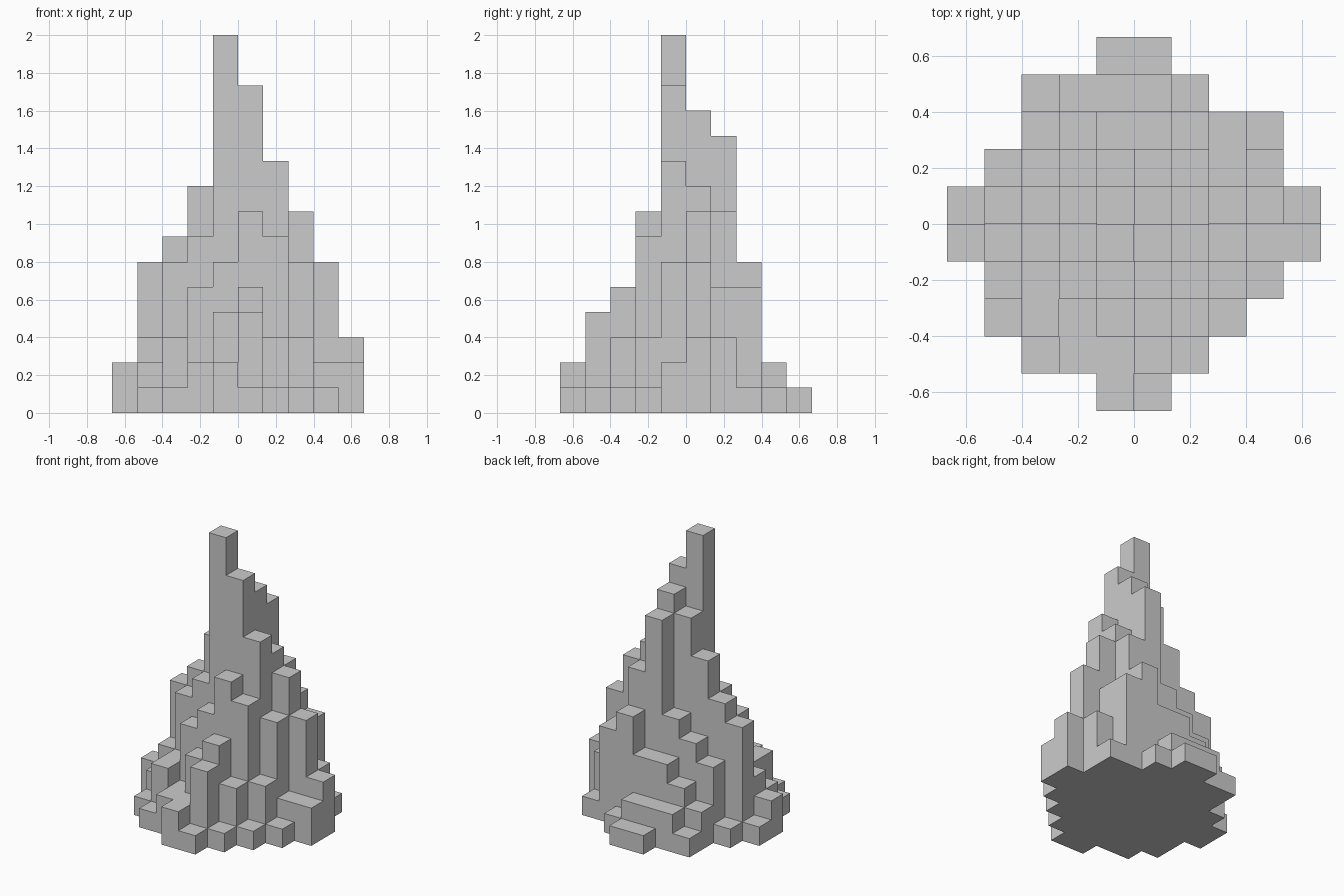
import bpy, bmesh, math
from mathutils import Vector

if "Cube" in bpy.data.objects:
    bpy.data.objects.remove(bpy.data.objects["Cube"])

CELL = 2 / 15

# Column heights in cells (hex digits): one string per row, front to back, left to right
ROWS = [
    "0000210000",
    "0012241000",
    "0132453100",
    "0235687310",
    "2367fda622",
    "1679bc9863",
    "01456b8530",
    "0023446510",
    "0012221000",
    "0000110000",
]


def filled(x, y, z):
    return 0 <= x < 10 and 0 <= y < 10 and 0 <= z < int(ROWS[y][x], 16)


# Outer shell: a square wherever a filled cell meets empty space
bm = bmesh.new()
axes = [Vector((1, 0, 0)), Vector((0, 1, 0)), Vector((0, 0, 1))]
for y in range(10):
    for x in range(10):
        for z in range(int(ROWS[y][x], 16)):
            centre = Vector((x - 4.5, y - 4.5, z + 0.5))
            for a in range(3):
                for side in (1, -1):
                    n = axes[a] * side
                    if filled(x + int(n.x), y + int(n.y), z + int(n.z)):
                        continue
                    u = axes[(a + 1) % 3] / 2
                    v = axes[(a + 2) % 3] / 2 * side
                    mid = centre + n / 2
                    ring = [mid - u - v, mid + u - v, mid + u + v, mid - u + v]
                    bm.faces.new([bm.verts.new(p * CELL) for p in ring])

# Weld the squares and merge flat regions into clean faces
bmesh.ops.remove_doubles(bm, verts=bm.verts, dist=0.001)
bmesh.ops.dissolve_limit(bm, angle_limit=math.radians(1),
                         verts=bm.verts, edges=bm.edges)

mesh = bpy.data.meshes.new("stepped_rock_spire")
bm.to_mesh(mesh)
bm.free()
spire = bpy.data.objects.new("stepped_rock_spire", mesh)
bpy.context.collection.objects.link(spire)
